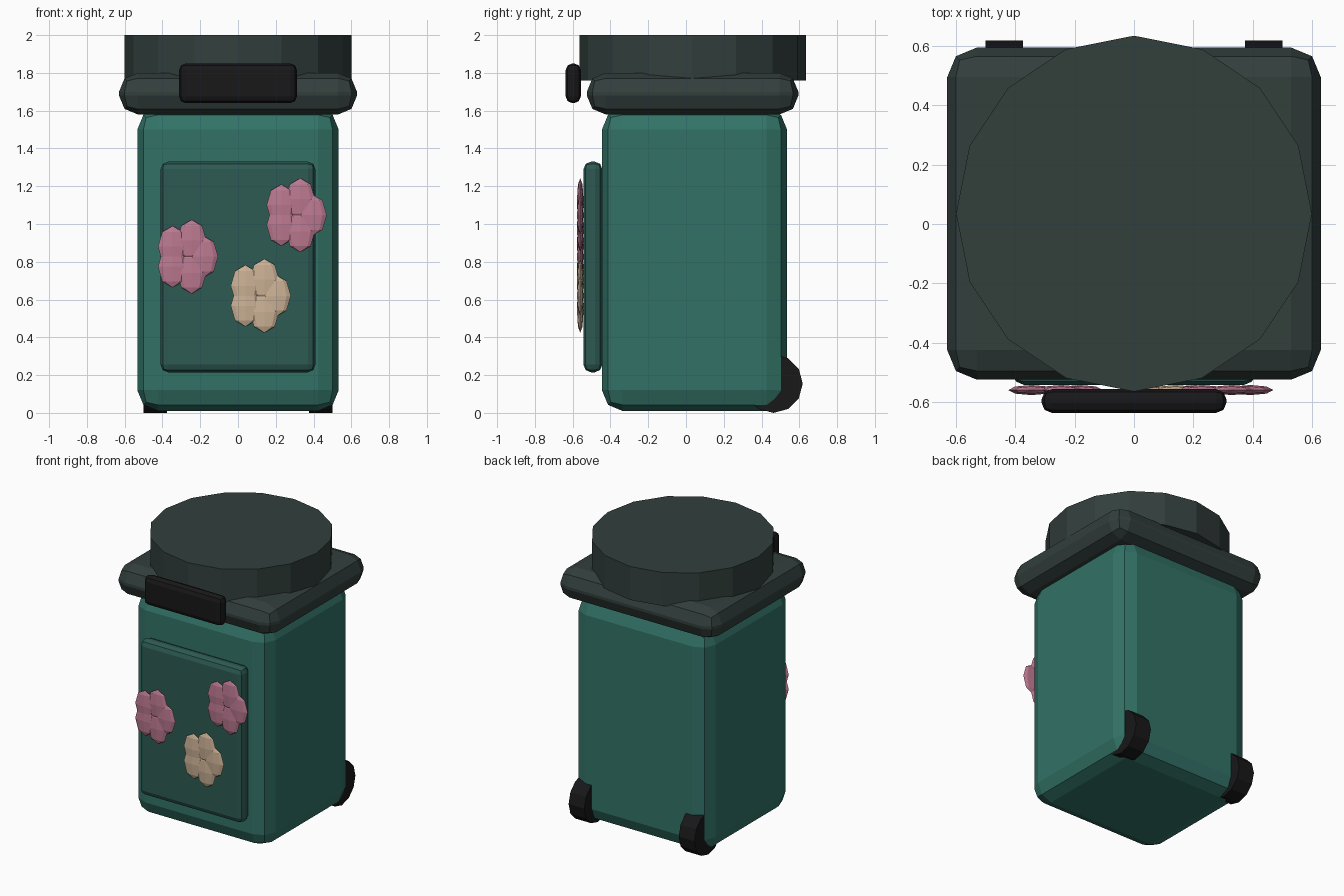
import bpy
import bmesh
from math import cos, sin, pi, radians
from mathutils import Matrix, Vector

if "Cube" in bpy.data.objects:
    bpy.data.objects.remove(bpy.data.objects["Cube"])


def material(name, rgb):
    m = bpy.data.materials.new(name)
    m.diffuse_color = (*rgb, 1)
    m.use_nodes = True
    m.node_tree.nodes["Principled BSDF"].inputs["Base Color"].default_value = m.diffuse_color
    return m


TEAL = material("teal", (0.032, 0.17, 0.135))
PANEL = material("panel_teal", (0.026, 0.10, 0.085))
LID = material("lid_grey", (0.032, 0.05, 0.046))
BLACK = material("black", (0.009, 0.009, 0.010))
PINK = material("pink", (0.50, 0.19, 0.28))
CREAM = material("cream", (0.60, 0.44, 0.30))


def finish(name, bm, mat):
    mesh = bpy.data.meshes.new(name)
    bm.to_mesh(mesh)
    bm.free()
    mesh.materials.append(mat)
    ob = bpy.data.objects.new(name, mesh)
    bpy.context.collection.objects.link(ob)
    return ob


def rounded_box(name, low, high, radius, mat):
    low, high = Vector(low), Vector(high)
    bm = bmesh.new()
    bmesh.ops.create_cube(bm, size=1, matrix=Matrix.Translation((low + high) / 2)
                          @ Matrix.Diagonal((*(high - low), 1)))
    ob = finish(name, bm, mat)
    bevel = ob.modifiers.new("rounding", "BEVEL")
    bevel.width = radius
    bevel.segments = 2
    return ob


def cylinder(name, centre, radius, depth, sides, rotation, mat):
    bm = bmesh.new()
    bmesh.ops.create_cone(bm, cap_ends=True, segments=sides, radius1=radius,
                          radius2=radius, depth=depth,
                          matrix=Matrix.Translation(centre) @ rotation)
    return finish(name, bm, mat)


def flower(name, x, z, mat):
    # five flattened low-poly petals around a centre
    bm = bmesh.new()
    for k in range(5):
        a = 2 * pi * k / 5
        place = Matrix.Translation((x + 0.09 * cos(a), -0.56, z + 0.09 * sin(a)))
        bmesh.ops.create_uvsphere(bm, u_segments=8, v_segments=4, radius=1,
                                  matrix=place @ Matrix.Diagonal((0.078, 0.017, 0.11, 1)))
    return finish(name, bm, mat)


# bin body, front panel, lid and handle
rounded_box("body", (-0.533, -0.445, 0.01), (0.533, 0.535, 1.61), 0.11, TEAL)
rounded_box("front_panel", (-0.41, -0.543, 0.215), (0.41, -0.443, 1.33), 0.04, PANEL)
rounded_box("lid", (-0.63, -0.525, 1.58), (0.63, 0.595, 1.80), 0.10, LID)
rounded_box("handle", (-0.312, -0.637, 1.64), (0.312, -0.557, 1.85), 0.035, BLACK)

# round cap on the lid
cylinder("lid_cap", (0, 0.035, 1.88), 0.60, 0.24, 16, Matrix.Identity(4), LID)

# back wheels
for side, label in ((-1, "left"), (1, "right")):
    cylinder(f"{label}_wheel", (side * 0.4375, 0.463, 0.155), 0.155, 0.125, 12,
             Matrix.Rotation(radians(90), 4, "Y"), BLACK)

# flower decorations
flower("left_flower", -0.273, 0.827, PINK)
flower("right_flower", 0.302, 1.047, PINK)
flower("lower_flower", 0.112, 0.62, CREAM)
